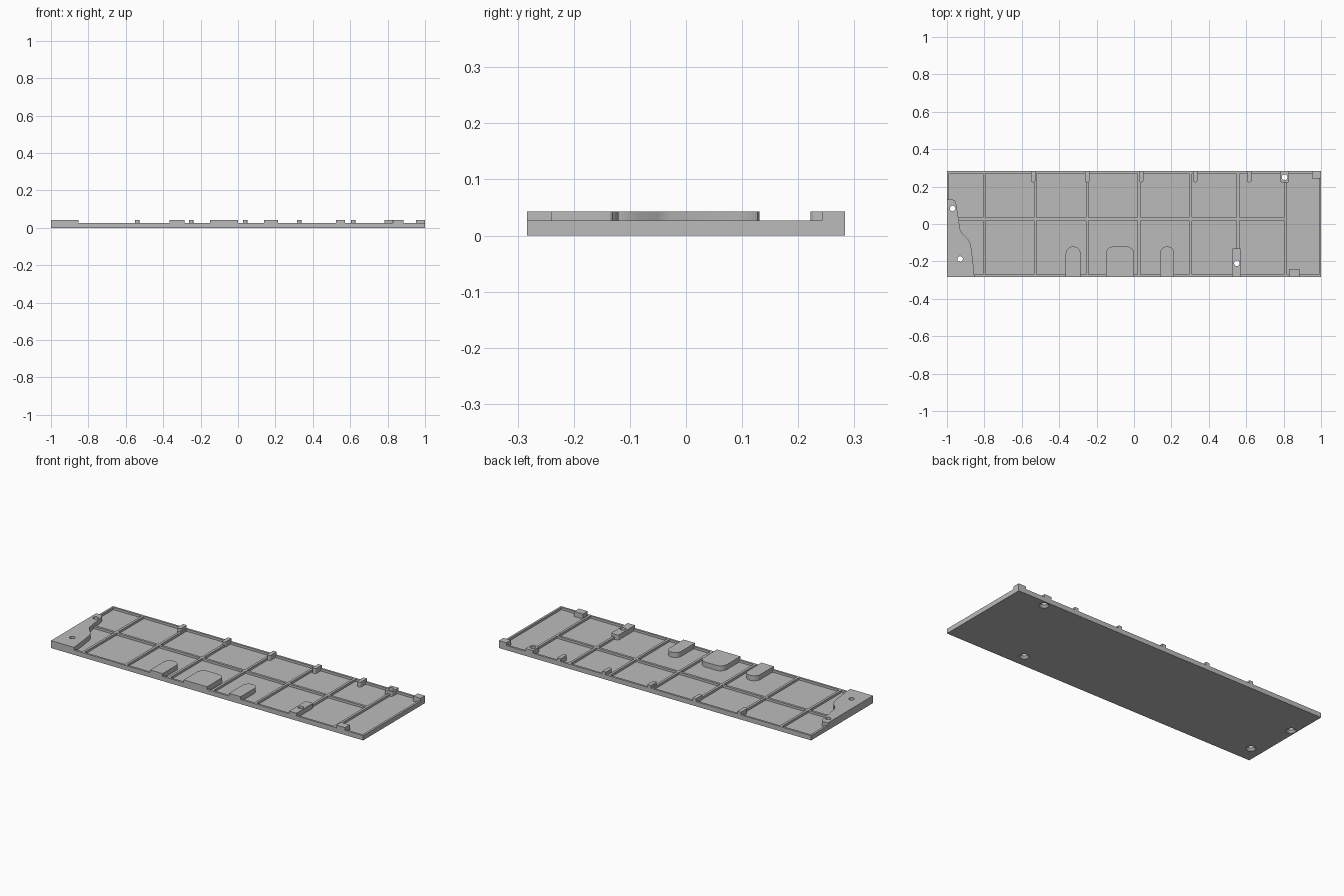
import bpy, bmesh, math

cube = bpy.data.objects.get("Cube")
if cube:
    bpy.data.objects.remove(cube, do_unlink=True)

HX, HY = 1.0, 0.283
FLOOR, DECK, TOP = 0.014, 0.027, 0.043
RIM, RIB = 0.012, 0.007

grey = bpy.data.materials.new("plain_grey")
grey.use_nodes = True
grey.diffuse_color = (0.5, 0.5, 0.5, 1)
grey.node_tree.nodes["Principled BSDF"].inputs["Base Color"].default_value = (0.5, 0.5, 0.5, 1)


def prism(bm, outline, z0, z1):
    """Extrude a counter-clockwise outline from z0 to z1."""
    face = bm.faces.new([bm.verts.new((x, y, z0)) for x, y in outline])
    moved = bmesh.ops.extrude_face_region(bm, geom=[face])["geom"]
    verts = [v for v in moved if isinstance(v, bmesh.types.BMVert)]
    bmesh.ops.translate(bm, verts=verts, vec=(0, 0, z1 - z0))


def box(x0, x1, y0, y1):
    return [(x0, y0), (x1, y0), (x1, y1), (x0, y1)]


def lug(x0, x1, edge, tip, r):
    """Block growing from an edge of the plate, with a rounded free end."""
    s = 1 if tip > edge else -1
    pts = [(x0, edge), (x1, edge)]
    for cx, start in ((x1 - r, 0), (x0 + r, 90)):
        for i in range(9):
            a = math.radians(start + i * 90 / 8)
            pts.append((cx + r * math.cos(a), tip - s * r + s * r * math.sin(a)))
    return pts


def finish(name, bm, helper=False):
    bmesh.ops.remove_doubles(bm, verts=bm.verts, dist=1e-5)
    bmesh.ops.recalc_face_normals(bm, faces=bm.faces)
    mesh = bpy.data.meshes.new(name)
    bm.to_mesh(mesh)
    bm.free()
    mesh.materials.append(grey)
    ob = bpy.data.objects.new(name, mesh)
    bpy.context.collection.objects.link(ob)
    if helper:
        ob.hide_render = True
        ob.hide_viewport = True
        ob.display_type = 'WIRE'
    return ob


def cut(ob, cutter):
    mod = ob.modifiers.new("cut", 'BOOLEAN')
    mod.operation = 'DIFFERENCE'
    mod.solver = 'EXACT'
    mod.object = cutter


# Pockets that leave the rim and the rib grid standing
bm = bmesh.new()
ribs = [-0.80, -0.527, -0.25, 0.027, 0.302, 0.556, 0.81]
starts = [-HX + RIM] + [x + RIB for x in ribs]
ends = [x - RIB for x in ribs] + [HX - RIM]
rows = [(-HY + RIM, 0.027 - RIB), (0.027 + RIB, HY - RIM)]
for i, (x0, x1) in enumerate(zip(starts, ends)):
    spans = rows if i < len(ribs) else [(-HY + RIM, HY - RIM)]
    for y0, y1 in spans:
        prism(bm, box(x0, x1, y0, y1), FLOOR, TOP)
pockets = finish("pocket_cutter", bm, True)

# Countersunk screw holes
bm = bmesh.new()
for x, y in ((-0.97, 0.083), (-0.93, -0.187), (0.55, -0.21), (0.805, 0.25)):
    rings = []
    for r, z in ((0.028, -0.002), (0.015, 0.012), (0.015, 0.06)):
        rings.append([bm.verts.new((x + r * math.cos(math.tau * k / 24),
                                    y + r * math.sin(math.tau * k / 24), z)) for k in range(24)])
    for low, high in zip(rings, rings[1:]):
        for k in range(24):
            n = (k + 1) % 24
            bm.faces.new((low[k], low[n], high[n], high[k]))
    bm.faces.new(rings[0][::-1])
    bm.faces.new(rings[-1])
holes = finish("screw_hole_cutter", bm, True)

# Ribbed base plate
bm = bmesh.new()
prism(bm, box(-HX, HX, -HY, HY), 0, DECK)
plate = finish("base_plate", bm)
cut(plate, pockets)
cut(plate, holes)

# Raised parts standing on the pocket floor
raised = {
    "front_lug_right": lug(-0.365, -0.285, -HY, -0.12, 0.04),
    "front_lug_middle": lug(-0.15, 0.0, -HY, -0.12, 0.04),
    "front_lug_left": lug(0.14, 0.215, -HY, -0.12, 0.037),
    "front_screw_boss": lug(0.525, 0.572, -HY, -0.13, 0.008),
    "back_screw_boss": lug(0.782, 0.83, HY, 0.222, 0.01),
    "front_block": box(0.828, 0.884, -HY, -0.24),
    "corner_block": box(0.953, HX, 0.242, HY),
}
for i, x in enumerate((-0.55, -0.262, 0.027, 0.316, 0.605)):
    raised[f"back_tab_{i + 1}"] = lug(x, x + 0.023, HY, 0.223, 0.01)
raised["end_pad"] = [(-HX, -HY), (-0.853, -HY), (-0.862, -0.19), (-0.872, -0.115),
                     (-0.882, -0.088), (-0.918, -0.05), (-0.929, -0.03), (-0.948, 0.09),
                     (-0.952, 0.115), (-0.959, 0.127), (-0.972, 0.131), (-HX, 0.131)]

drilled = {"front_screw_boss", "back_screw_boss", "end_pad"}
for name, outline in raised.items():
    bm = bmesh.new()
    prism(bm, outline, FLOOR - 0.002, TOP)
    ob = finish(name, bm)
    if name in drilled:
        cut(ob, holes)

# Smooth the rounded walls, keep the edges crisp
bpy.ops.object.select_all(action='DESELECT')
for ob in bpy.context.collection.objects:
    if ob.type == 'MESH' and (ob.name in raised or ob is plate):
        ob.select_set(True)
        bpy.context.view_layer.objects.active = ob
bpy.ops.object.shade_smooth_by_angle(angle=math.radians(30))
